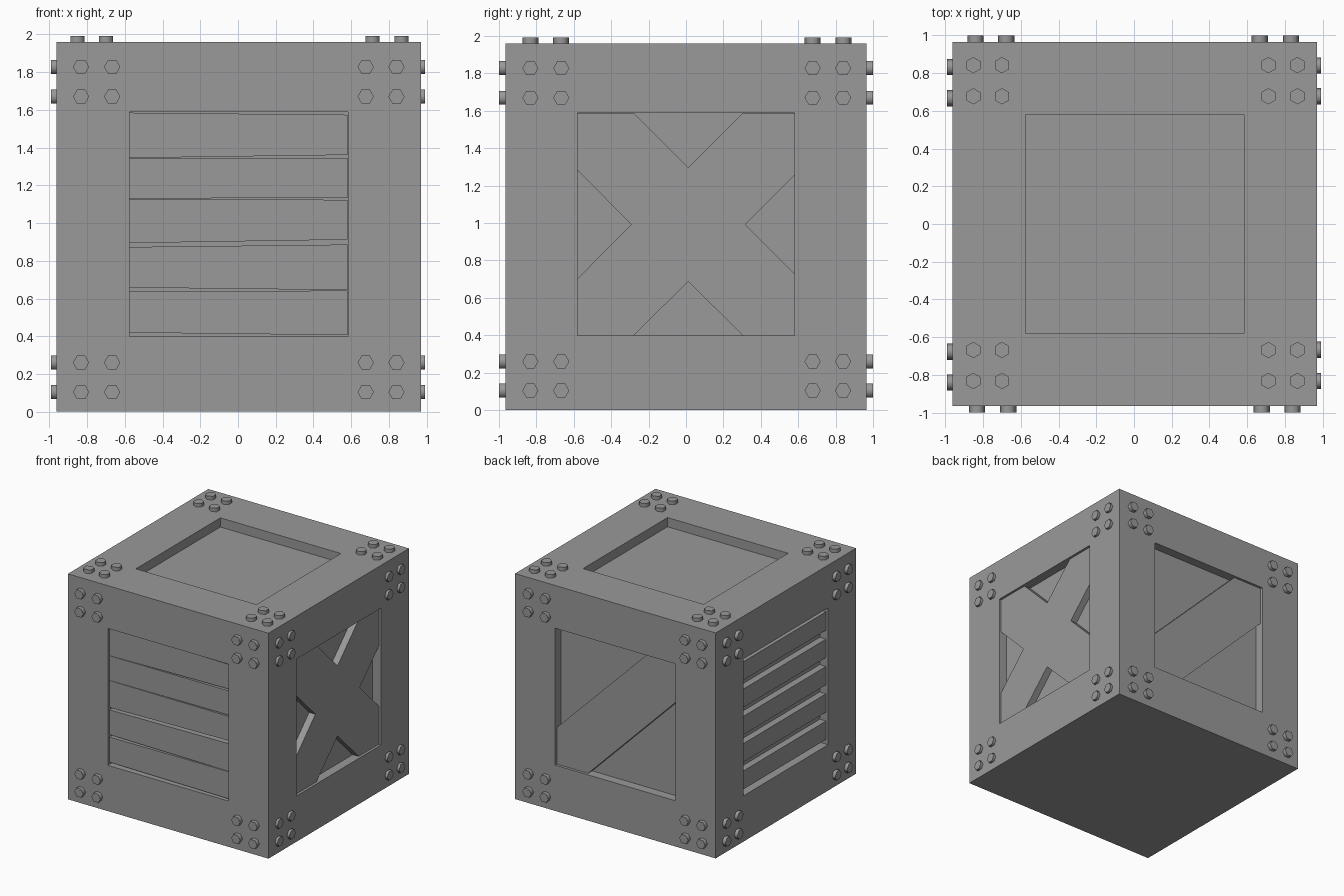
import bpy, bmesh, math
from mathutils import Matrix

if "Cube" in bpy.data.objects:
    bpy.data.objects.remove(bpy.data.objects["Cube"])

TOP = 1.96          # crate body height
DEPTH = 0.08        # panel recess depth
H, Z0, Z1 = 0.58, 0.40, 1.587   # side panel half width, bottom, top

grey = bpy.data.materials.new("dark_grey")
grey.diffuse_color = (.32, .32, .32, 1)
grey.use_nodes = True
grey.node_tree.nodes["Principled BSDF"].inputs["Base Color"].default_value = grey.diffuse_color


def finish(bm, name):
    bmesh.ops.recalc_face_normals(bm, faces=bm.faces)
    me = bpy.data.meshes.new(name)
    bm.to_mesh(me)
    bm.free()
    me.materials.append(grey)
    ob = bpy.data.objects.new(name, me)
    bpy.context.collection.objects.link(ob)
    return ob


def prism(bm, pts, w0, w1, m, smooth=False):
    """Extrude an outline (u, v) from w0 to w1 along a side's outward direction."""
    lo = [bm.verts.new(m @ Matrix.Translation((u, v, w0)).to_translation()) for u, v in pts]
    hi = [bm.verts.new(m @ Matrix.Translation((u, v, w1)).to_translation()) for u, v in pts]
    caps = [bm.faces.new(lo[::-1]), bm.faces.new(hi)]
    n = len(pts)
    for i in range(n):
        f = bm.faces.new((lo[i], lo[(i + 1) % n], hi[(i + 1) % n], hi[i]))
        f.smooth = smooth
    for e in {e for f in caps for e in f.edges}:
        e.smooth = False


def side(k, dist):
    """Local frame on a side: u to the right, v up, w outward."""
    return (Matrix.Rotation(k * math.pi / 2, 4, 'Z') @ Matrix.Translation((0, -dist, 0))
            @ Matrix.Rotation(math.pi / 2, 4, 'X'))


FRONT, RIGHT, BACK, LEFT = side(0, .965), side(1, .969), side(2, .965), side(3, .961)

# Crate body: box with recessed panels on the four sides and the top
bm = bmesh.new()
bmesh.ops.create_cube(bm, size=1, matrix=Matrix.Translation((.004, 0, TOP / 2))
                      @ Matrix.Diagonal((1.93, 1.93, TOP, 1)))
bm.normal_update()
panels = [f for f in bm.faces if f.normal.z > -0.5]
bmesh.ops.inset_individual(bm, faces=panels, thickness=.385, use_even_offset=True)
bm.normal_update()
for f in panels:
    if f.normal.z < 0.5:
        bmesh.ops.translate(bm, verts=f.verts, vec=(0, 0, .013))
for f in bmesh.ops.extrude_discrete_faces(bm, faces=panels)['faces']:
    f.normal_update()
    bmesh.ops.translate(bm, verts=f.verts, vec=-f.normal * DEPTH)
finish(bm, "crate_body")

BACKW, FACEW = -DEPTH - .005, -.02

# Front slats, slightly uneven: top left, top right, bottom left, bottom right
bm = bmesh.new()
for tl, tr, bl, br in [(1.585, 1.574, 1.345, 1.361), (1.343, 1.345, 1.130, 1.134),
                       (1.128, 1.123, .894, .912), (.873, .886, .658, .645),
                       (.637, .642, .419, .406)]:
    prism(bm, [(-H, bl), (H, br), (H, tr), (-H, tl)], BACKW, FACEW, FRONT)
finish(bm, "front_slats")

# Left slats with wider, even gaps
bm = bmesh.new()
pitch = (Z1 - Z0) / 5
for i in range(5):
    c = Z0 + pitch * (i + .5)
    prism(bm, [(-H, c - .08), (H, c - .08), (H, c + .08), (-H, c + .08)], BACKW, FACEW, LEFT)
finish(bm, "left_slats")

# Right cross brace
bm = bmesh.new()
cu, cv, a = .012, .993, .305
pts = [(-H, Z0), (cu - .29, Z0), (cu, cv - a), (cu + .29, Z0),
       (H, Z0), (H, .73), (cu + a, cv), (H, 1.255),
       (H, Z1), (cu + .29, Z1), (cu, cv + a), (cu - .29, Z1),
       (-H, Z1), (-H, 1.282), (cu - a, cv), (-H, .703)]
prism(bm, pts, BACKW, FACEW, RIGHT)
finish(bm, "right_cross_brace")

# Back diagonal brace
bm = bmesh.new()
prism(bm, [(-H, Z0), (-.28, Z0), (H, 1.26), (H, Z1), (.29, Z1), (-H, .72)],
      BACKW, FACEW, BACK)
finish(bm, "back_diagonal_brace")


# Hexagonal bolts with softly shaded rims, four in each corner of a side
def bolts(name, m, us, vs, height, turn=0):
    bm = bmesh.new()
    for u in us:
        for v in vs:
            hexa = [(u + .043 * math.cos(turn + i * math.pi / 3),
                     v + .043 * math.sin(turn + i * math.pi / 3)) for i in range(6)]
            prism(bm, hexa, -.01, height, m, smooth=True)
    finish(bm, name)


US, VS = (-.832, -.667, .677, .84), (.104, .26, 1.67, 1.828)
bolts("front_bolts", FRONT, US, VS, .034)
bolts("back_bolts", BACK, US, VS, .034)
bolts("right_bolts", RIGHT, US, VS, .023)
bolts("left_bolts", LEFT, US, VS, .03)
bolts("top_bolts", Matrix.Translation((0, 0, TOP)), (-.852, -.70, .712, .866),
      (-.832, -.668, .677, .842), .031, math.pi / 6)
